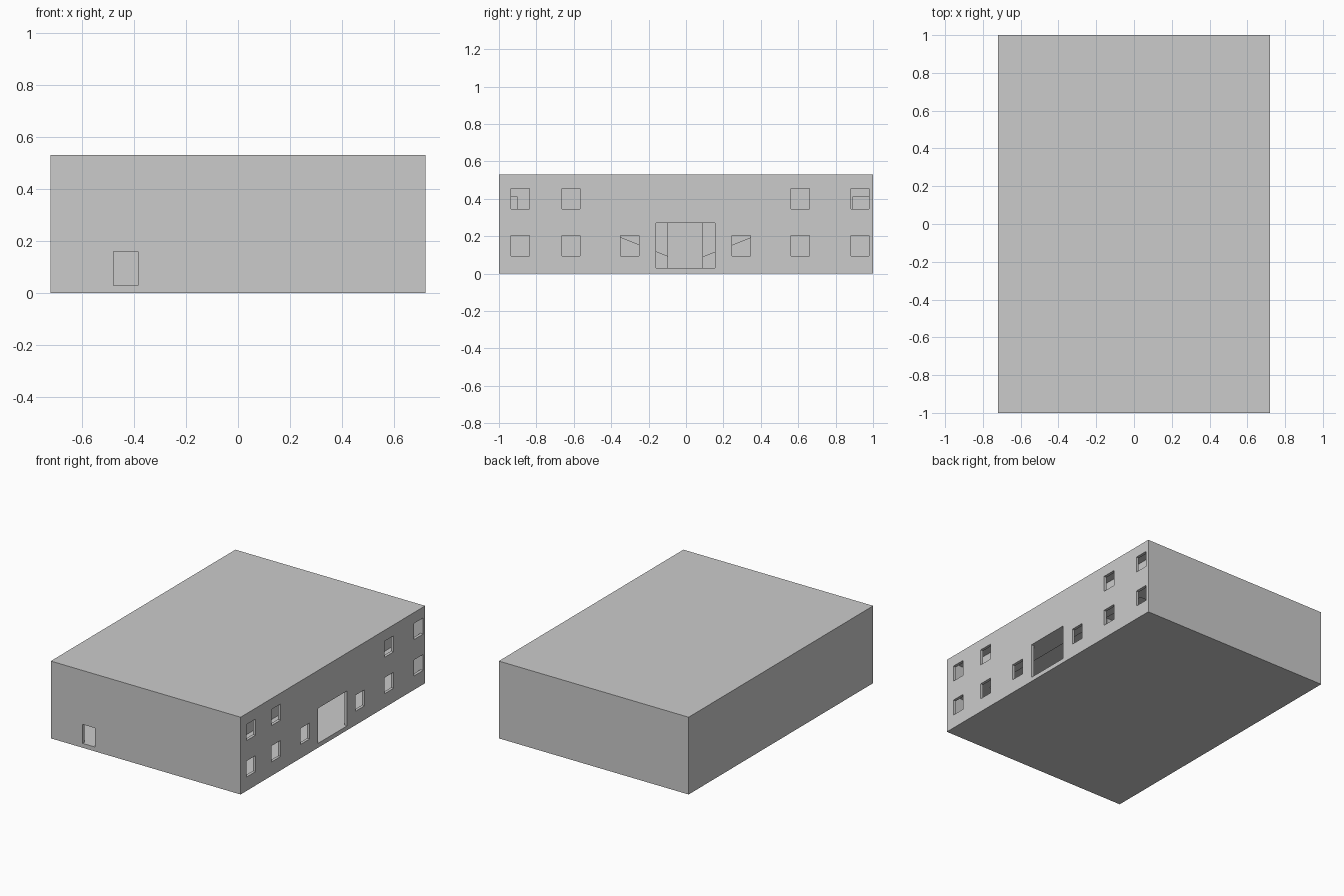
import bpy, bmesh

if "Cube" in bpy.data.objects:
    bpy.data.objects.remove(bpy.data.objects["Cube"])

X, Y, H = 0.72, 1.0, 0.53      # half width, half length, height
T = 0.02                       # wall thickness
FLOOR, CEIL = 0.03, 0.51
UPPER = 0.28                   # gallery floor level


def add_box(bm, x, y, z):
    v = [bm.verts.new((a, b, c)) for a in x for b in y for c in z]
    for f in ((0, 1, 3, 2), (4, 6, 7, 5), (0, 4, 5, 1),
              (2, 3, 7, 6), (0, 2, 6, 4), (1, 5, 7, 3)):
        bm.faces.new([v[i] for i in f])


def boxes(name, items):
    bm = bmesh.new()
    for x, y, z in items:
        add_box(bm, x, y, z)
    bmesh.ops.recalc_face_normals(bm, faces=bm.faces[:])
    me = bpy.data.meshes.new(name)
    bm.to_mesh(me)
    bm.free()
    ob = bpy.data.objects.new(name, me)
    bpy.context.collection.objects.link(ob)
    return ob


def cut(target, name, items):
    for i, it in enumerate(items):
        c = boxes(f"{name}_{i}", [it])
        c.hide_render = True
        c.hide_viewport = True
        c.display_type = 'WIRE'
        m = target.modifiers.new(f"{name}_{i}", 'BOOLEAN')
        m.operation = 'DIFFERENCE'
        m.solver = 'EXACT'
        m.object = c


# outer shell, hollowed, with doors and windows
shell = boxes("building_shell", [((-X, X), (-Y, Y), (0, H))])
cut(shell, "interior_cutter", [((-X + T, X - T), (-Y + T, Y - T), (FLOOR, CEIL))])
px = (X - 2 * T, X + 0.05)
low, high = (0.095, 0.205), (0.345, 0.455)
openings = [(px, (-0.16, 0.155), (FLOOR, 0.27))]
for yc in (-0.887, -0.615, -0.30, 0.295, 0.61, 0.93):
    w = (yc - 0.049, yc + 0.049)
    openings.append((px, w, low))
    if abs(yc) > 0.5:
        openings.append((px, w, high))
openings.append(((-0.478, -0.385), (-Y - 0.05, -Y + 2 * T), (FLOOR, 0.16)))
cut(shell, "opening_cutter", openings)

# upper gallery along the window wall
gx = 0.59
boxes("gallery_floor", [((gx, X - T), (-Y + T, Y - T), (0.27, UPPER))])

# gallery wall with a doorway near each end
wall_x = (gx - 0.015, gx)
boxes("gallery_wall", [(wall_x, (-0.90, 0.89), (0.27, CEIL)),
                       (wall_x, (-Y + T, -0.90), (0.41, CEIL)),
                       (wall_x, (0.89, Y - T), (0.41, CEIL))])

# landings at both ends of the hall
boxes("end_landings", [((-0.2, gx), (s[0], s[1]), (0.27, UPPER))
                       for s in ((-Y + T, -0.75), (0.75, Y - T))])

# central block in front of the ramps
boxes("central_block", [((0.1, 0.3), (-0.1, 0.09), (FLOOR, CEIL))])

# two solid ramps rising outward from the centre
for side, label in ((-1, "front"), (1, "back")):
    prof = [(0.0, FLOOR), (0.0, 0.055), (0.56, UPPER), (0.75, UPPER), (0.75, FLOOR)]
    bm = bmesh.new()
    f = bm.faces.new([bm.verts.new((-0.1, side * y, z)) for y, z in prof])
    r = bmesh.ops.extrude_face_region(bm, geom=[f])
    bmesh.ops.translate(bm, vec=(0.2, 0, 0),
                        verts=[g for g in r["geom"] if isinstance(g, bmesh.types.BMVert)])
    bmesh.ops.recalc_face_normals(bm, faces=bm.faces[:])
    me = bpy.data.meshes.new(label + "_ramp")
    bm.to_mesh(me)
    bm.free()
    bpy.context.collection.objects.link(bpy.data.objects.new(label + "_ramp", me))
